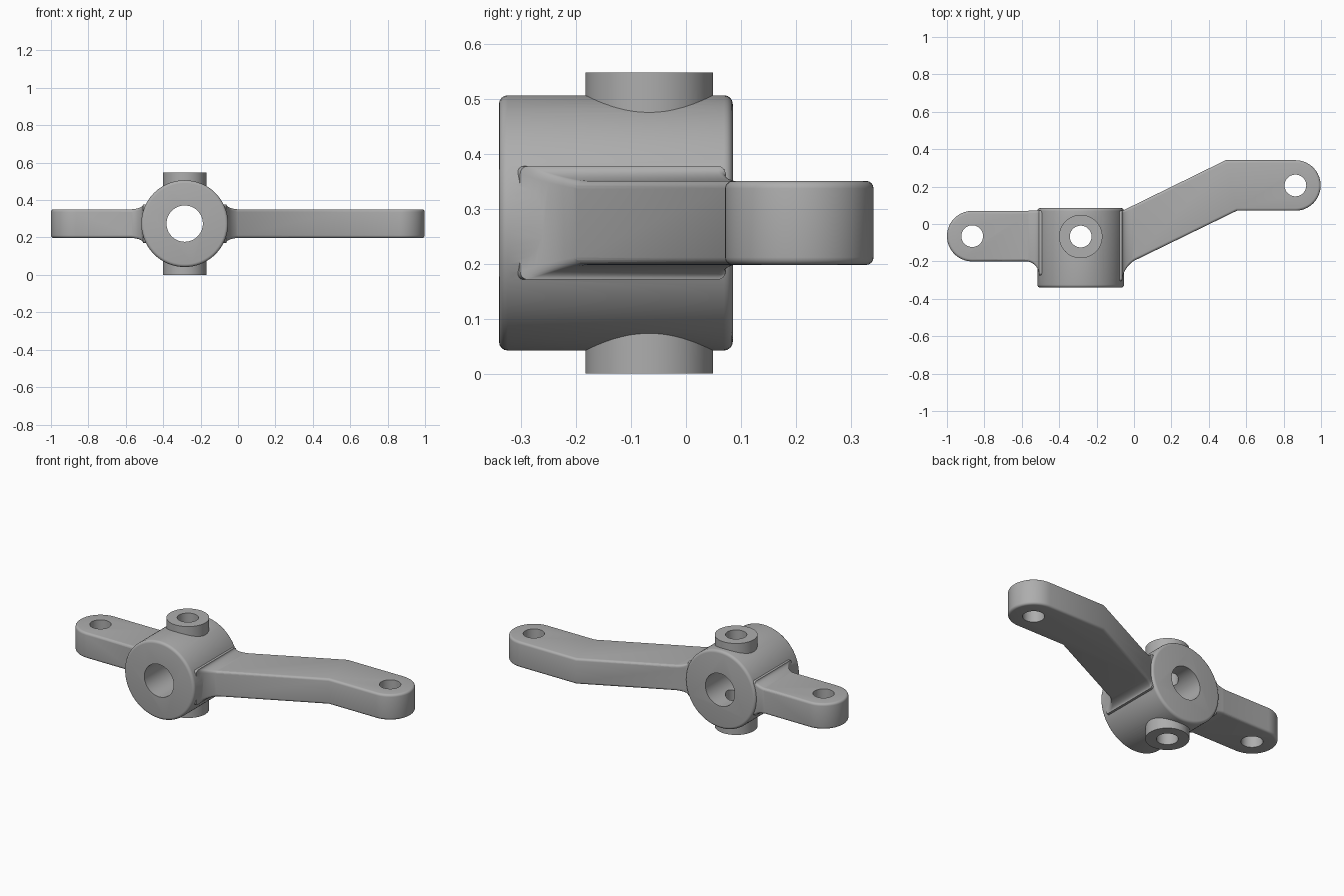
import bpy, bmesh, math
from mathutils import Matrix, Vector

cube = bpy.data.objects.get("Cube")
if cube:
    bpy.data.objects.remove(cube, do_unlink=True)

steel = bpy.data.materials.new("grey_steel")
steel.use_nodes = True
grey = (0.42, 0.42, 0.42, 1)
steel.diffuse_color = grey
steel.node_tree.nodes["Principled BSDF"].inputs["Base Color"].default_value = grey

HUB_X, HUB_Z, HUB_R = -0.285, 0.274, 0.232
BOSS_Y, HALF, EYE_R = -0.067, 0.0765, 0.135
SLOPE = 0.49
LEFT_EYE, RIGHT_EYE = (-0.865, -0.065), (0.863, 0.206)


def finish(name, bm):
    bmesh.ops.recalc_face_normals(bm, faces=bm.faces)
    mesh = bpy.data.meshes.new(name)
    bm.to_mesh(mesh)
    bm.free()
    mesh.materials.append(steel)
    obj = bpy.data.objects.new(name, mesh)
    bpy.context.collection.objects.link(obj)
    return obj


def round_edges(bm, edges, width):
    bmesh.ops.bevel(bm, geom=edges, offset=width, segments=4,
                    profile=0.5, affect='EDGES')


def cylinder(name, radius, length, centre, axis='Z', bevel=0, sides=96):
    bm = bmesh.new()
    turn = Matrix.Rotation(math.pi / 2, 4, 'X') if axis == 'Y' else Matrix()
    bmesh.ops.create_cone(bm, cap_ends=True, segments=sides, radius1=radius,
                          radius2=radius, depth=length,
                          matrix=Matrix.Translation(centre) @ turn)
    if bevel:
        rims = [e for e in bm.edges if any(len(f.verts) > 4 for f in e.link_faces)]
        round_edges(bm, rims, bevel)
    return finish(name, bm)


def plate(name, outline):
    """Flat arm with rounded top and bottom edges."""
    bm = bmesh.new()
    face = bm.faces.new([bm.verts.new((x, y, HUB_Z - HALF)) for x, y in outline])
    new = bmesh.ops.extrude_face_region(bm, geom=[face])["geom"]
    bmesh.ops.translate(bm, vec=(0, 0, 2 * HALF),
                        verts=[v for v in new if isinstance(v, bmesh.types.BMVert)])
    rims = [e for e in bm.edges if abs(e.verts[0].co.z - e.verts[1].co.z) < 1e-5]
    round_edges(bm, rims, 0.014)
    return finish(name, bm)


def eye_arc(centre, start, steps=32):
    return [(centre[0] + EYE_R * math.cos(start + math.pi * i / steps),
             centre[1] + EYE_R * math.sin(start + math.pi * i / steps))
            for i in range(steps + 1)]


def right_edges(x):
    return 0.073 + SLOPE * (x - 0.55), 0.341 + SLOPE * (x - 0.49)


def left_edges(x):
    return LEFT_EYE[1] - EYE_R, LEFT_EYE[1] + EYE_R


def collar(name, side, edges):
    """Fillet where an arm flares out into the hub."""
    bm = bmesh.new()
    radius, steps, corner = 0.075, 10, 0.014
    rows = [(0.15, radius)]
    for i in range(steps + 1):
        a = i / steps * math.pi / 2
        rows.append((0.222 + radius * (1 - math.cos(a)), radius * (1 - math.sin(a)) - 0.001))
    rings = []
    for off, flare in rows:
        x = HUB_X + side * off
        low, high = edges(x)
        low, high = low - flare, min(high + flare, max(high, 0.072))
        tall = HALF + 0.36 * flare
        ring = []
        for q, (cy, cz) in enumerate([(high, tall), (low, tall), (low, -tall), (high, -tall)]):
            sy, sz = (1 if cy == high else -1), (1 if cz > 0 else -1)
            for k in range(5):
                a = math.pi / 2 * (q + k / 4)
                ring.append(bm.verts.new((x, cy - sy * corner + corner * math.cos(a),
                                          HUB_Z + cz - sz * corner + corner * math.sin(a))))
        rings.append(ring)
    for a, b in zip(rings, rings[1:]):
        for i in range(len(a)):
            j = (i + 1) % len(a)
            bm.faces.new((a[i], a[j], b[j], b[i]))
    bm.faces.new(rings[0])
    bm.faces.new(rings[-1])
    return finish(name, bm)


# Hub, cross boss and the two arms
hub = cylinder("pivot_bracket", HUB_R, 0.425, (HUB_X, -0.1275, HUB_Z), 'Y', 0.016)
boss = cylinder("cross_boss", 0.116, 0.547, (HUB_X, BOSS_Y, 0.2735))
inner_l, inner_r = HUB_X - 0.135, HUB_X + 0.135
left_arm = plate("left_arm", eye_arc(LEFT_EYE, math.pi / 2)
                 + [(inner_l, left_edges(0)[0]), (inner_l, left_edges(0)[1])])
low, high = right_edges(inner_r)
right_arm = plate("right_arm", eye_arc(RIGHT_EYE, -math.pi / 2)
                  + [(0.49, 0.341), (inner_r, high), (inner_r, low), (0.55, 0.071)])
solids = [boss, left_arm, right_arm,
          collar("left_collar", -1, left_edges), collar("right_collar", 1, right_edges)]

# Bore, cross hole and arm eyes
cutters = [cylinder("main_bore", 0.097, 1, (HUB_X, 0, HUB_Z), 'Y'),
           cylinder("cross_hole", 0.058, 1, (HUB_X, BOSS_Y, HUB_Z), sides=64)]
for cx, cy in (LEFT_EYE, RIGHT_EYE):
    cutters.append(cylinder("eye_hole", 0.058, 1, (cx, cy, HUB_Z), sides=64))

# Fuse everything into one casting
bpy.ops.object.select_all(action='DESELECT')
hub.select_set(True)
bpy.context.view_layer.objects.active = hub
for operation, parts in (('UNION', solids), ('DIFFERENCE', cutters)):
    for part in parts:
        mod = hub.modifiers.new(part.name, 'BOOLEAN')
        mod.operation, mod.solver, mod.object = operation, 'EXACT', part
        bpy.ops.object.modifier_apply(modifier=mod.name)
        bpy.data.objects.remove(part, do_unlink=True)
bpy.ops.object.shade_smooth_by_angle(angle=math.radians(30))
